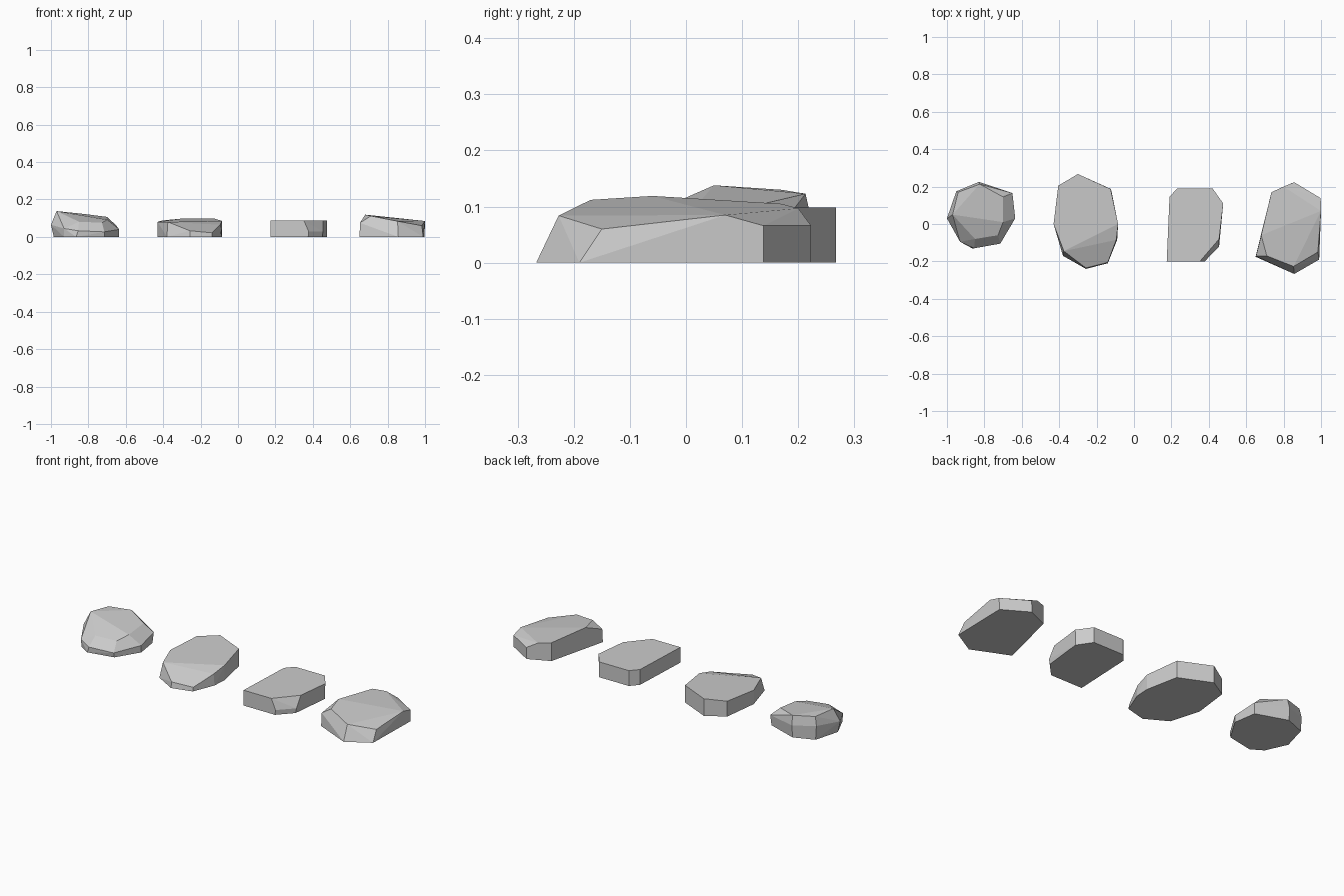
import bpy, bmesh, math


def stone(name, base, upper):
    """Faceted stone: hull around a ground outline and its upper corner points."""
    bm = bmesh.new()
    for x, y in base:
        bm.verts.new((x, y, 0))
    for p in upper:
        bm.verts.new(p)
    hull = bmesh.ops.convex_hull(bm, input=bm.verts[:])
    junk = {v for v in hull["geom_interior"] + hull["geom_unused"]
            if isinstance(v, bmesh.types.BMVert)}
    bmesh.ops.delete(bm, geom=list(junk), context='VERTS')
    # merge nearly coplanar triangles into broad flat facets
    bmesh.ops.dissolve_limit(bm, angle_limit=math.radians(6),
                             verts=bm.verts[:], edges=bm.edges[:])
    bmesh.ops.recalc_face_normals(bm, faces=bm.faces[:])
    mesh = bpy.data.meshes.new(name)
    bm.to_mesh(mesh)
    bm.free()
    bpy.context.collection.objects.link(bpy.data.objects.new(name, mesh))


# small round stone with a wide bevelled rim
stone("round_stone",
      [(-.83, .22), (-.655, .16), (-.635, .03), (-.715, -.10), (-.865, -.13),
       (-.93, -.09), (-.985, .03), (-.945, .175)],
      [(-.83, .225, .07), (-.65, .165, .06), (-.635, .03, .04),
       (-.715, -.105, .027), (-.855, -.13, .033), (-.93, -.095, .045),
       (-1, .03, .065), (-.95, .175, .08),
       (-.97, .05, .138), (-.94, .17, .13), (-.825, .213, .123),
       (-.70, .145, .107), (-.70, .01, .092), (-.727, -.06, .076),
       (-.85, -.08, .081), (-.92, -.02, .10)])

# large oval stone, low at the front
stone("oval_stone",
      [(-.30, .267), (-.123, .187), (-.085, 0), (-.09, -.085), (-.14, -.21),
       (-.257, -.24), (-.38, -.17), (-.43, 0), (-.405, .205)],
      [(-.30, .267, .098), (-.125, .187, .098), (-.085, 0, .085),
       (-.095, -.085, .065), (-.14, -.205, .022), (-.257, -.235, .033),
       (-.375, -.145, .08), (-.43, 0, .08), (-.405, .205, .088)])

# flat slab stone with a chipped front corner
stone("slab_stone",
      [(.23, .19), (.42, .19), (.475, .11), (.45, -.12), (.375, -.20),
       (.175, -.20), (.19, .145)],
      [(.23, .19, .088), (.42, .19, .088), (.477, .11, .088),
       (.455, -.08, .088), (.352, -.20, .088), (.175, -.20, .088),
       (.19, .145, .088), (.378, -.20, .028), (.455, -.12, .028)])

# long stone with a sloped nose and a bevelled back corner
stone("long_stone",
      [(.855, .223), (.997, .138), (.99, -.19), (.857, -.267),
       (.65, -.175), (.735, .17)],
      [(.652, -.172, .075), (.68, -.06, .119), (.71, -.17, .112),
       (.853, -.227, .084), (.983, -.15, .06), (1, .07, .085),
       (.80, .20, .097), (.735, .17, .105), (.998, .138, .066),
       (.857, .223, .066)])
